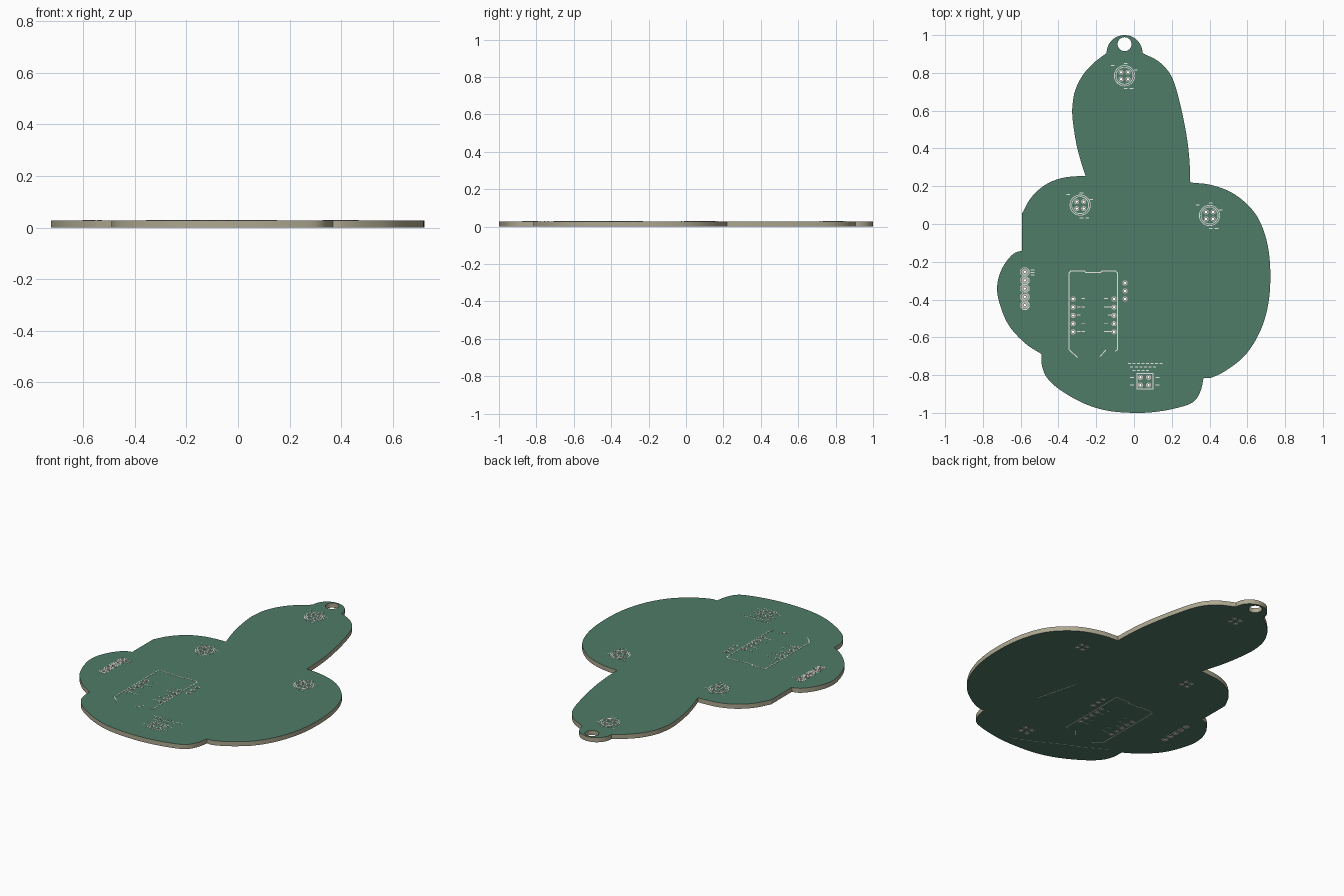
import bpy, bmesh, math
from mathutils import Vector

if "Cube" in bpy.data.objects:
    bpy.data.objects.remove(bpy.data.objects["Cube"])

Z0, Z1, T = 0.001, 0.028, 0.001   # board faces and printed layer thickness


def material(name, rgb):
    m = bpy.data.materials.new(name)
    m.diffuse_color = (*rgb, 1)
    m.use_nodes = True
    m.node_tree.nodes["Principled BSDF"].inputs["Base Color"].default_value = m.diffuse_color
    return m


GREEN = material("solder_mask_green", (0.08, 0.2, 0.14))
TAN = material("board_edge_tan", (0.42, 0.39, 0.28))
WHITE = material("silkscreen_white", (0.88, 0.88, 0.88))
TIN = material("tinned_pad", (0.62, 0.59, 0.56))


def smooth_path(pts, n=6):
    """Catmull-Rom through the points, without the last one."""
    p = [Vector(q) for q in pts]
    p = [2 * p[0] - p[1]] + p + [2 * p[-1] - p[-2]]
    out = []
    for i in range(1, len(p) - 2):
        a, b, c, d = p[i - 1:i + 3]
        for k in range(n):
            t = k / n
            out.append(0.5 * (2 * b + (c - a) * t + (2 * a - 5 * b + 4 * c - d) * t * t
                              + (3 * b - a - 3 * c + d) * t ** 3))
    return out


def circle(x, y, r, n=16, a0=0.0, a1=2 * math.pi):
    return [Vector((x + r * math.cos(a0 + (a1 - a0) * i / n),
                    y + r * math.sin(a0 + (a1 - a0) * i / n))) for i in range(n)]


# ---- board outline: one smooth run per lobe, sharp corners between ----
lobes = [
    # stem, right side
    [(.045, .905), (.135, .857), (.2, .778), (.242, .645), (.277, .476), (.293, .344), (.298, .22)],
    # large right lobe
    [(.298, .22), (.41, .206), (.53, .159), (.636, .063), (.694, -.058), (.72, -.21),
     (.715, -.397), (.673, -.556), (.594, -.688), (.493, -.772), (.41, -.813), (.368, -.815)],
    # bottom lobe
    [(.368, -.815), (.356, -.873), (.33, -.926), (.282, -.958), (.16, -.988), (.03, -1.0),
     (-.13, -.99), (-.26, -.952), (-.383, -.884), (-.456, -.82), (-.486, -.755), (-.491, -.688)],
    # left lobe
    [(-.491, -.688), (-.578, -.63), (-.667, -.53), (-.718, -.397), (-.722, -.307),
     (-.694, -.227), (-.652, -.17), (-.62, -.148), (-.594, -.143)],
    # upper left lobe
    [(-.594, -.143), (-.594, .053)],
    [(-.594, .053), (-.546, .138), (-.472, .206), (-.383, .243), (-.288, .254), (-.256, .254)],
    # stem, left side
    [(-.256, .254), (-.277, .317), (-.305, .423), (-.325, .556), (-.325, .635),
     (-.309, .714), (-.267, .794), (-.208, .857), (-.145, .905)],
]
outline = circle(-.05, .905, .095, 24, math.pi, 0)     # hanging tab
for lobe in lobes:
    outline += smooth_path(lobe, 1 if len(lobe) == 2 else 6)

# ---- hole layout: (x, y, pad radius, sides) ----
lights = [(-.05, .785, 0), (-.285, .10, 1), (.40, .045, 2)]
pads = []
for x, y, turn in lights:
    for i in range(4):
        a = math.pi / 4 + i * math.pi / 2
        pads.append((x + .026 * math.cos(a), y + .026 * math.sin(a), .0135, 4 if i == turn else 12))
header = [(-.578, -.254 - .044 * i) for i in range(5)]
pads += [(x, y, .018, 12) for x, y in header]
pads += [(x, -.397 - .0435 * i, .014, 12) for x in (-.322, -.106) for i in range(5)]
pads += [(-.047, -.312 - .0425 * i, .014, 4 if i == 0 else 12) for i in range(3)]
pads += [(x, y, .014, 12) for x in (.034, .077) for y in (-.812, -.853)]
DRILL = .0065


def finish(bm, name, mats):
    bmesh.ops.recalc_face_normals(bm, faces=bm.faces)
    me = bpy.data.meshes.new(name)
    bm.to_mesh(me)
    bm.free()
    for m in mats:
        me.materials.append(m)
    ob = bpy.data.objects.new(name, me)
    bpy.context.collection.objects.link(ob)
    return ob


# ---- board: filled 2D curve with real holes ----
cu = bpy.data.curves.new("outline", 'CURVE')
cu.dimensions, cu.fill_mode, cu.extrude = '2D', 'BOTH', (Z1 - Z0) / 2
loops = [outline, circle(-.05, .952, .037, 32)] + [circle(x, y, DRILL, 10) for x, y, _, _ in pads]
for loop in loops:
    s = cu.splines.new('POLY')
    s.points.add(len(loop) - 1)
    for pt, co in zip(s.points, loop):
        pt.co = (co.x, co.y, 0, 1)
    s.use_cyclic_u = True
tmp = bpy.data.objects.new("outline_helper", cu)
bpy.context.collection.objects.link(tmp)
flat = bpy.data.meshes.new_from_object(tmp.evaluated_get(bpy.context.evaluated_depsgraph_get()))
bpy.data.objects.remove(tmp)
bm = bmesh.new()
bm.from_mesh(flat)
bmesh.ops.remove_doubles(bm, verts=bm.verts, dist=1e-5)
bmesh.ops.translate(bm, verts=bm.verts, vec=(0, 0, (Z0 + Z1) / 2))
bmesh.ops.recalc_face_normals(bm, faces=bm.faces)
for f in bm.faces:
    c = f.calc_center_median()
    f.smooth = False
    if abs(f.normal.z) > .5:
        f.material_index = 0                      # masked faces
    elif any(math.hypot(c.x - p[0], c.y - p[1]) < DRILL * 1.1 for p in pads):
        f.material_index = 2                      # plated drill walls
    else:
        f.material_index = 1                      # bare edge
board = finish(bm, "board", [GREEN, TAN, TIN])
bpy.context.view_layer.objects.active = board
board.select_set(True)
bpy.ops.object.shade_smooth_by_angle(angle=math.radians(25))


def slab(bm, quad, z):
    """Thin plate from a flat polygon."""
    lo = [bm.verts.new((p[0], p[1], z)) for p in quad]
    hi = [bm.verts.new((p[0], p[1], z + T)) for p in quad]
    bm.faces.new(lo[::-1])
    bm.faces.new(hi)
    for i in range(len(quad)):
        j = (i + 1) % len(quad)
        bm.faces.new((lo[i], lo[j], hi[j], hi[i]))


def stroke(bm, pts, z, w=.005, closed=False):
    pts = [Vector(p) for p in pts]
    for a, b in zip(pts, pts[1:] + (pts[:1] if closed else [])):
        d = (b - a).normalized() * w / 2
        n = Vector((-d.y, d.x))
        slab(bm, [a - d - n, b + d - n, b + d + n, a - d + n], z)


# ---- tinned rings round every drill, both sides ----
for name, z in (("pads_top", Z1), ("pads_bottom", Z0 - T)):
    bm = bmesh.new()
    for x, y, r, n in pads:
        inner = circle(x, y, DRILL, 12)
        outer = circle(x, y, r, 12)
        if n == 4:    # square pad
            outer = [Vector((x, y)) + (p - Vector((x, y))) * r
                     / max(abs(p.x - x), abs(p.y - y)) * .9 for p in outer]
        for i in range(12):
            j = (i + 1) % 12
            slab(bm, [inner[i], outer[i], outer[j], inner[j]], z)
    finish(bm, name, [TIN])

# ---- printed light outlines with small marks beside them ----
bm = bmesh.new()
for x, y, _ in lights:
    for r in (.054, .045):
        stroke(bm, circle(x, y, r, 28), Z1, .004, True)
    for dx, dy in ((-.07, .055), (.0, .065), (.052, .03), (.0, -.068), (.03, -.068)):
        stroke(bm, [(x + dx, y + dy), (x + dx + .014, y + dy)], Z1)
finish(bm, "light_outlines", [WHITE])

# ---- printed header outline ----
bm = bmesh.new()
for x, y in header:
    stroke(bm, circle(x, y, .024, 8, math.pi / 8, math.pi * 17 / 8), Z1, .004, True)
for i in range(3):
    stroke(bm, [(-.545, -.243 - .014 * i), (-.53, -.243 - .014 * i)], Z1)
finish(bm, "header_outline", [WHITE])

# ---- printed module outline, open at the lower end ----
for name, z in (("module_outline_top", Z1), ("module_outline_bottom", Z0 - T)):
    bm = bmesh.new()
    stroke(bm, [(-.30, -.705), (-.345, -.665), (-.345, -.26), (-.333, -.249), (-.262, -.249),
                (-.256, -.256), (-.176, -.256), (-.17, -.249), (-.099, -.249), (-.087, -.26),
                (-.087, -.665), (-.098, -.673)], z)
    stroke(bm, [(-.178, -.70), (-.15, -.668)], z)
    for i in range(5):
        for x in (-.3, -.275, -.155, -.135):
            if (i + int(x * 1000)) % 3:
                y = -.395 - .0435 * i
                stroke(bm, [(x, y), (x + .014, y)], z)
    finish(bm, name, [WHITE])

# ---- printed connector outline with marks above and beside ----
bm = bmesh.new()
stroke(bm, [(.016, -.792), (.1, -.792), (.1, -.874), (.016, -.874)], Z1, .004, True)
for row, y in enumerate((-.738, -.757, -.776)):
    for i in range(8 - 2 * row):
        x = -.03 + .024 * i + .012 * row
        stroke(bm, [(x, y), (x + .012, y)], Z1, .004)
for x in (-.02, .115):
    for y in (-.812, -.853):
        stroke(bm, [(x, y), (x + .018, y)], Z1, .004)
finish(bm, "connector_outline", [WHITE])

# ---- underside marks: holder line and dashed row ----
bm = bmesh.new()
stroke(bm, [(.17, -.29), (.23, -.52)], Z0 - T)
a, b = Vector((-.42, -.71)), Vector((.07, -.955))
for i in range(14):
    stroke(bm, [a.lerp(b, i / 14), a.lerp(b, (i + .5) / 14)], Z0 - T, .004)
finish(bm, "underside_marks", [WHITE])
